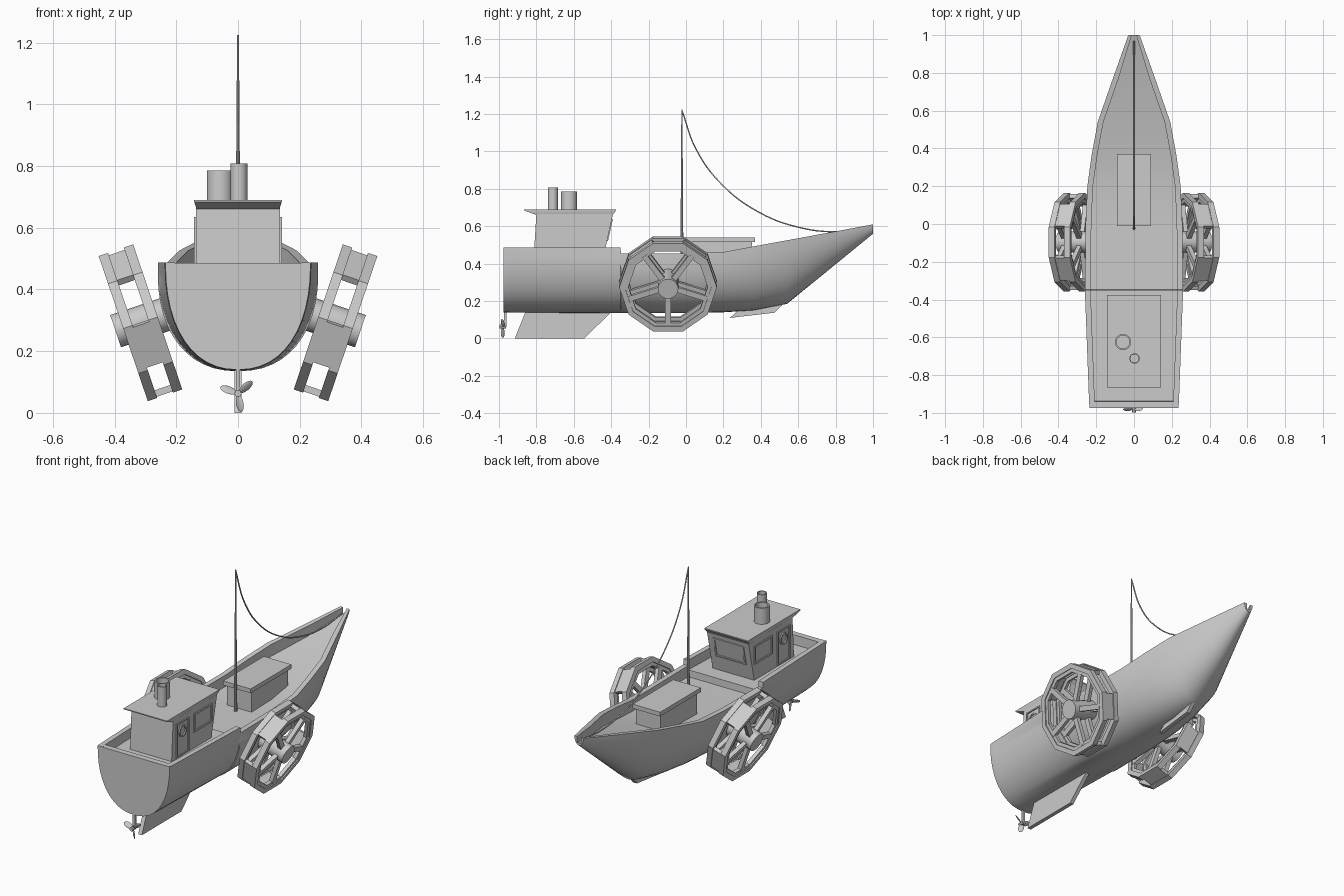
import bpy, bmesh
from math import sin, cos, pi, radians
from mathutils import Matrix, Vector

if "Cube" in bpy.data.objects:
    bpy.data.objects.remove(bpy.data.objects["Cube"])

T, R = Matrix.Translation, Matrix.Rotation


def finish(name, bm, mirror=False, smooth=30):
    bmesh.ops.recalc_face_normals(bm, faces=bm.faces)
    me = bpy.data.meshes.new(name)
    bm.to_mesh(me)
    bm.free()
    ob = bpy.data.objects.new(name, me)
    bpy.context.collection.objects.link(ob)
    if mirror:
        ob.modifiers.new("mirror", 'MIRROR').use_mirror_merge = False
    bpy.ops.object.select_all(action='DESELECT')
    ob.select_set(True)
    bpy.context.view_layer.objects.active = ob
    bpy.ops.object.shade_smooth_by_angle(angle=radians(smooth))
    return ob


def loft(bm, loops, m=Matrix(), closed=False):
    rows = [[bm.verts.new(m @ Vector(p)) for p in lp] for lp in loops]
    n = len(rows[0])
    pairs = list(zip(rows, rows[1:])) + ([(rows[-1], rows[0])] if closed else [])
    for a, b in pairs:
        for i in range(n):
            j = (i + 1) % n
            bm.faces.new((a[i], a[j], b[j], b[i]))
    if not closed:
        bm.faces.new(rows[0])
        bm.faces.new(rows[-1])


def circle(n, r, z, off=0.0, sx=1, sy=1):
    return [(r * cos(off + 2 * pi * i / n) * sx, r * sin(off + 2 * pi * i / n) * sy, z) for i in range(n)]


def ring(bm, n, ro, ri, z0, z1, m=Matrix()):
    loft(bm, [circle(n, ro, z0), circle(n, ro, z1), circle(n, ri, z1), circle(n, ri, z0)], m, True)


def frame(bm, w, h, t, d, m):
    # rectangular frame in the local xy plane
    rect = lambda a, b, z: [(-a, -b, z), (a, -b, z), (a, b, z), (-a, b, z)]
    loft(bm, [rect(w / 2, h / 2, -d), rect(w / 2, h / 2, d),
              rect(w / 2 - t, h / 2 - t, d), rect(w / 2 - t, h / 2 - t, -d)], m, True)


def box(bm, size, m=Matrix()):
    bmesh.ops.create_cube(bm, size=1, matrix=m @ Matrix.Diagonal((*size, 1)))


def prism(name, profile, hw):
    # side profile (y, z) extruded across x
    bm = bmesh.new()
    loft(bm, [[(x, y, z) for y, z in profile] for x in (-hw, hw)])
    return finish(name, bm)


# Hull with bulwarks and stepped deck: y, half width, keel, sheer, deck
stations = [(-.975, .235, .14, .487, .486), (-.94, .238, .138, .487, .486), (-.938, .238, .138, .487, .43),
            (-.35, .26, .135, .487, .43), (-.348, .26, .135, .455, .39), (0, .256, .135, .455, .39),
            (.2, .247, .14, .462, .395), (.36, .225, .15, .492, .42), (.54, .192, .185, .525, .455),
            (.77, .112, .372, .567, .508), (1, .03, .56, .61, .575)]
bm = bmesh.new()
loops = []
for y, w, k, s, d in stations:
    e = 2 / (2.25 - 0.35 * max(0, y))
    lp = []
    for i in range(25):
        a = pi * i / 24
        c = cos(a)
        lp.append((w * abs(c) ** e * (1 if c > 0 else -1), y, s - (s - k) * abs(sin(a)) ** e))
    iw = max(w - .03, w * .4)
    lp += [(-iw, y, s), (-iw, y, d), (iw, y, d), (iw, y, s)]
    loops.append(lp)
loft(bm, loops)
finish("hull", bm)

# Keel fins
prism("rear_keel", [(-.915, 0), (-.545, 0), (-.39, .15), (-.855, .15)], .012)
prism("bow_keel", [(.235, .11), (.475, .138), (.53, .195), (.3, .17)], .012)

# Cabin
prism("cabin", [(-.815, .42), (-.445, .42), (-.39, .665), (-.8, .665)], .136)
bm = bmesh.new()
rect = lambda w, y0, y1, z: [(-w, y0, z), (w, y0, z), (w, y1, z), (-w, y1, z)]
loft(bm, [rect(.134, -.8, -.392, .66), rect(.142, -.865, -.375, .684), rect(.142, -.865, -.375, .69)])
finish("cabin_roof", bm)

# Cabin windows, doors and portholes
side = Matrix(((0, 0, 1, 0), (1, 0, 0, 0), (0, 1, 0, 0), (0, 0, 0, 1)))
bm = bmesh.new()
frame(bm, .17, .11, .01, .005, T((.137, -.525, .58)) @ side)
frame(bm, .115, .2, .008, .005, T((.137, -.715, .535)) @ side)
ring(bm, 16, .034, .025, -.005, .006, T((.137, -.715, .575)) @ side)
finish("side_windows_and_doors", bm, True)
bm = bmesh.new()
frame(bm, .2, .12, .01, .005, T((0, -.409, .58)) @ R(radians(-102.6), 4, 'X'))
finish("bow_window", bm)

# Funnels, open at the top
for name, x, y, r, z in (("large_funnel", -.058, -.625, .043, .785), ("small_funnel", .003, -.712, .027, .808)):
    bm = bmesh.new()
    ring(bm, 24, r, r * .8, .68, z, T((x, y, 0)))
    finish(name, bm)

# Cargo hatch
bm = bmesh.new()
box(bm, (.16, .34, .14), T((0, .183, .445)))
box(bm, (.18, .38, .025), T((0, .18, .527)))
finish("cargo_hatch", bm)

# Mast and rope
bm = bmesh.new()
loft(bm, [circle(10, .009, .38), circle(10, .003, 1.225)], T((0, -.022, 0)))
finish("mast", bm)
cu = bpy.data.curves.new("mast_rope", 'CURVE')
cu.dimensions = '3D'
cu.bevel_depth = .004
cu.bevel_resolution = 1
cu.resolution_u = 6
sp = cu.splines.new('BEZIER')
pts = [(-.022, 1.22), (.055, 1.01), (.19, .825), (.39, .675), (.6, .595), (.8, .57), (.97, .585)]
sp.bezier_points.add(len(pts) - 1)
for bp, (y, z) in zip(sp.bezier_points, pts):
    bp.co = (0, y, z)
    bp.handle_left_type = bp.handle_right_type = 'AUTO'
bpy.context.collection.objects.link(bpy.data.objects.new("mast_rope", cu))

# Tilted paddle wheels, ten-sided, mirrored across x
t = radians(18.7)
W = T((.316, -.096, .292)) @ Matrix(((0, sin(t), cos(t), 0), (1, 0, 0, 0), (0, cos(t), -sin(t), 0), (0, 0, 0, 1)))
bm = bmesh.new()
for z in (-.043, .043):
    ring(bm, 10, .261, .232, z - .016, z + .016, W)
    ring(bm, 10, .233, .212, z - .01, z + .01, W)
for k in range(5):
    A = W @ R(radians(270 + 72 * k), 4, 'Z')
    box(bm, (.022, .145, .1), A @ T((.233, 0, 0)))
    for z in (-.043, .043):
        box(bm, (.18, .03, .024), A @ T((.125, 0, z)))
loft(bm, [circle(20, .055, -.115), circle(20, .055, .085)], W)
finish("paddle_wheels", bm, True)

# Propeller with post and three pitched blades
bm = bmesh.new()
box(bm, (.014, .014, .1), T((0, -.967, .11)))
P = T((0, -.98, .063))
loft(bm, [circle(12, .011, -.018), circle(12, .011, .018)], P @ R(pi / 2, 4, 'X'))
for a in (50, 170, 290):
    bmesh.ops.create_uvsphere(bm, u_segments=12, v_segments=8, radius=1, matrix=P @ R(radians(a), 4, 'Y')
                              @ T((0, 0, .033)) @ R(radians(40), 4, 'Z') @ Matrix.Diagonal((.016, .004, .028, 1)))
finish("propeller", bm)
